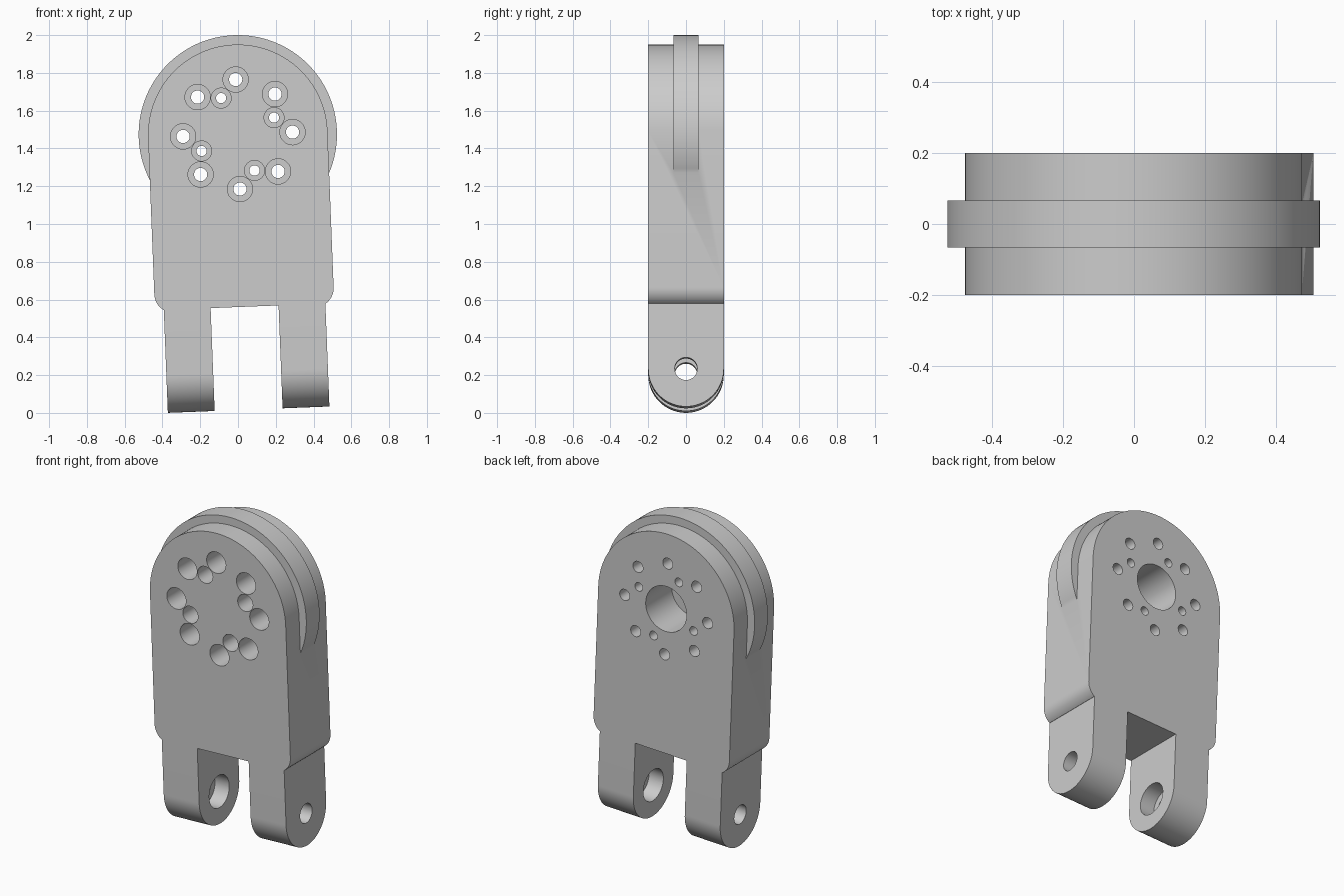
import bpy, bmesh, math
from mathutils import Matrix, Vector

cube = bpy.data.objects.get("Cube")
if cube:
    bpy.data.objects.remove(cube, do_unlink=True)

grey = bpy.data.materials.new("plain grey")
grey.use_nodes = True
grey.diffuse_color = (0.604, 0.604, 0.604, 1)
grey.node_tree.nodes["Principled BSDF"].inputs["Base Color"].default_value = grey.diffuse_color


def make_object(name, bm):
    bmesh.ops.recalc_face_normals(bm, faces=bm.faces)
    mesh = bpy.data.meshes.new(name)
    bm.to_mesh(mesh)
    bm.free()
    mesh.materials.append(grey)
    obj = bpy.data.objects.new(name, mesh)
    bpy.context.collection.objects.link(obj)
    return obj


def prism(name, points, direction):
    """Closed solid between an outline and its copy moved along a direction."""
    bm = bmesh.new()
    near = [bm.verts.new(Vector(p)) for p in points]
    far = [bm.verts.new(Vector(p) + Vector(direction)) for p in points]
    bm.faces.new(near)
    bm.faces.new(far[::-1])
    for i in range(len(points)):
        bm.faces.new((near[i - 1], far[i - 1], far[i], near[i]))
    return make_object(name, bm)


def cylinder(name, radius, start, end, sides=48):
    start, end = Vector(start), Vector(end)
    axis = end - start
    bm = bmesh.new()
    bmesh.ops.create_cone(bm, cap_ends=True, segments=sides, radius1=radius, radius2=radius,
                          depth=axis.length)
    turn = axis.to_track_quat('Z', 'Y').to_matrix().to_4x4()
    bm.transform(Matrix.Translation((start + end) / 2) @ turn)
    return make_object(name, bm)


def combine(target, tool, operation):
    mod = target.modifiers.new(operation, 'BOOLEAN')
    mod.object, mod.operation, mod.solver = tool, operation, 'EXACT'
    bpy.context.view_layer.objects.active = target
    bpy.ops.object.modifier_apply(modifier=mod.name)
    bpy.data.objects.remove(tool, do_unlink=True)


def arc(cx, cz, r, a0, a1, n):
    angles = [math.radians(a0 + (a1 - a0) * i / n) for i in range(n + 1)]
    return [(cx + r * math.cos(a), cz + r * math.sin(a)) for a in angles]


HALF_W, HALF_T, LEG_OUT, LEG_IN = 0.475, 0.2, 0.428, 0.18
PIVOT = -1.259

# Plate: round head, straight sides, rounded lower shoulders
right = arc(0, 0, HALF_W, 90, 0, 48) + arc(HALF_W - 0.1, -0.83, 0.1, 0, -57, 10)
outline = right + [(-x, z) for x, z in reversed(right[1:])]
link = prism("fork_link", [(x, -HALF_T, z) for x, z in outline], (0, 2 * HALF_T, 0))

# Two legs with round ends, reaching up into the plate
side = [(HALF_T, -0.8)] + arc(0, PIVOT, HALF_T, 0, -180, 48) + [(-HALF_T, -0.8)]
for start in (-LEG_OUT, LEG_IN):
    leg = prism("leg", [(start, y, z) for y, z in side], (LEG_OUT - LEG_IN, 0, 0))
    combine(link, leg, 'UNION')

# Raised rim around the head
combine(link, cylinder("rim", 0.525, (0, -0.066, 0), (0, 0.066, 0), 128), 'UNION')


def cut(radius, start, end):
    combine(link, cylinder("cutter", radius, start, end), 'DIFFERENCE')


# Shaft pocket in the back
cut(0.143, (0, -0.06, 0), (0, 0.4, 0))

# Two rings of counterbored bolt holes
for count, offset, ring, head, shank in ((8, 0, 0.29, 0.067, 0.035), (4, 22.5, 0.211, 0.053, 0.027)):
    for i in range(count):
        a = math.radians(offset + 360 * i / count)
        x, z = ring * math.cos(a), ring * math.sin(a)
        cut(head, (x, -0.4, z), (x, 0.06, z))
        cut(shank, (x, -0.4, z), (x, 0.4, z))

# Pivot holes through the legs, wider on the inner faces
cut(0.1, (-LEG_IN - 0.1, 0, PIVOT), (LEG_IN + 0.1, 0, PIVOT))
cut(0.06, (-0.7, 0, PIVOT), (0.7, 0, PIVOT))

# Lean the whole link slightly and set it on the ground
link.data.transform(Matrix.Translation((-0.001, 0, 1.475)) @ Matrix.Rotation(math.radians(-2.25), 4, 'Y'))
bpy.ops.object.select_all(action='DESELECT')
link.select_set(True)
bpy.context.view_layer.objects.active = link
bpy.ops.object.shade_smooth_by_angle(angle=math.radians(30))
